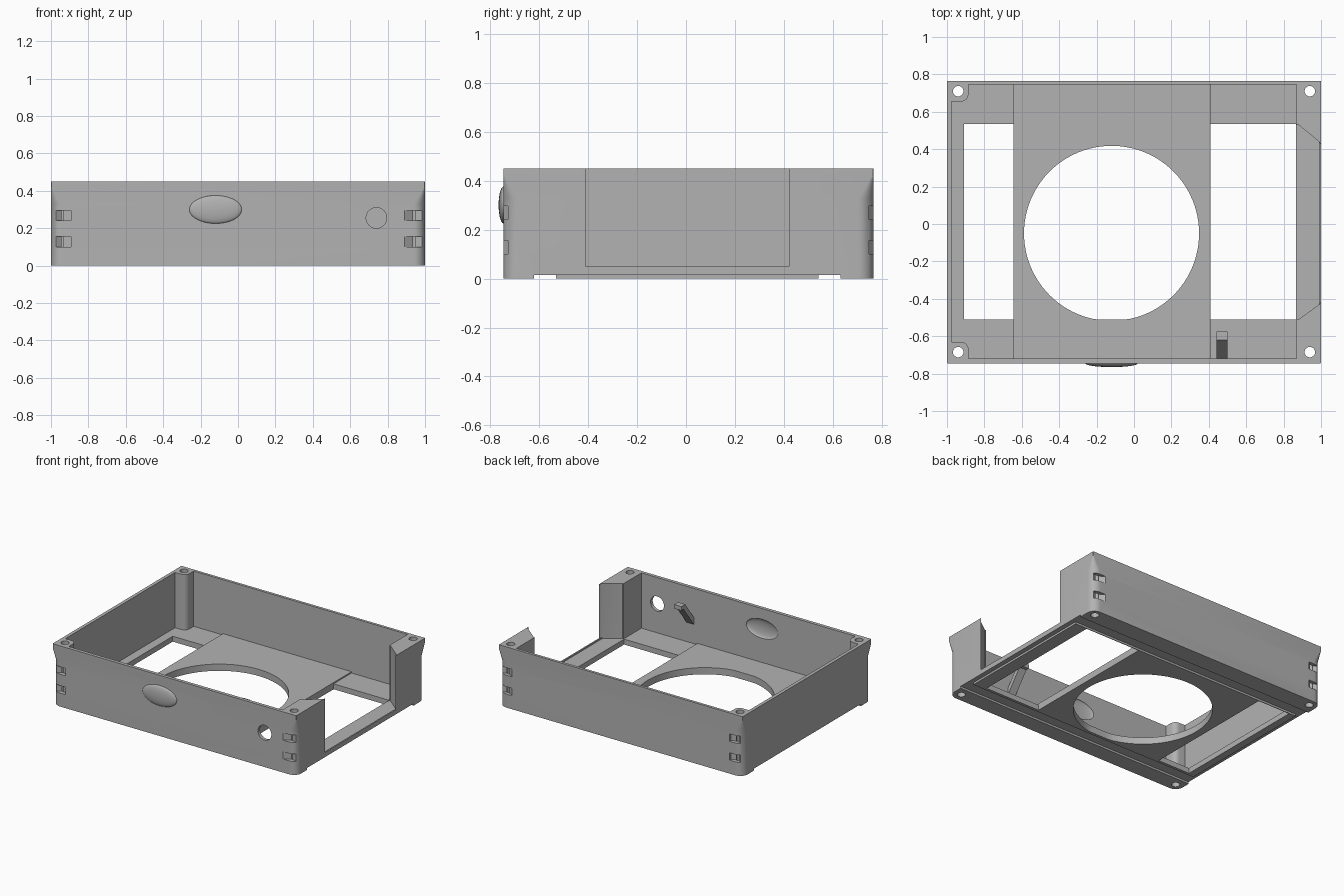
import bpy, bmesh, math
from mathutils import Vector

if "Cube" in bpy.data.objects:
    bpy.data.objects.remove(bpy.data.objects["Cube"], do_unlink=True)

grey = bpy.data.materials.new("light grey")
grey.use_nodes = True
GREY = (0.45, 0.45, 0.45, 1)
grey.diffuse_color = GREY
grey.node_tree.nodes["Principled BSDF"].inputs["Base Color"].default_value = GREY

X, Y0, Y1, H = 1.0, -0.745, 0.765, 0.45
FLOOR = 0.04
IN_Y0, IN_Y1, IN_X = -0.72, 0.745, -0.975


def make(name, bm):
    bmesh.ops.recalc_face_normals(bm, faces=bm.faces)
    mesh = bpy.data.meshes.new(name)
    bm.to_mesh(mesh)
    bm.free()
    obj = bpy.data.objects.new(name, mesh)
    bpy.context.collection.objects.link(obj)
    mesh.materials.append(grey)
    return obj


def loft(name, rings):
    """Skin a stack of closed rings and cap both ends."""
    bm = bmesh.new()
    rows = [[bm.verts.new(p) for p in ring] for ring in rings]
    n = len(rows[0])
    for a, b in zip(rows, rows[1:]):
        for i in range(n):
            bm.faces.new((a[i], a[(i + 1) % n], b[(i + 1) % n], b[i]))
    bm.faces.new(rows[0])
    bm.faces.new(rows[-1])
    return make(name, bm)


def prism(name, outline, z0, z1):
    return loft(name, [[(x, y, z) for x, y in outline] for z in (z0, z1)])


def box(name, x0, x1, y0, y1, z0, z1):
    return prism(name, [(x0, y0), (x1, y0), (x1, y1), (x0, y1)], z0, z1)


def arc(cx, cy, r, a0, a1, n):
    return [(cx + r * math.cos(math.radians(a0 + (a1 - a0) * i / n)),
             cy + r * math.sin(math.radians(a0 + (a1 - a0) * i / n))) for i in range(n + 1)]


def disc(cx, cy, r, n):
    return arc(cx, cy, r, 0, 360, n)[:-1]


def ellipsoid(name, centre, radii):
    bm = bmesh.new()
    bmesh.ops.create_uvsphere(bm, u_segments=48, v_segments=24, radius=1)
    for v in bm.verts:
        v.co = Vector(c + r * k for c, r, k in zip(centre, radii, v.co))
    return make(name, bm)


def boolean(target, tool, operation="DIFFERENCE"):
    mod = target.modifiers.new(operation.title(), "BOOLEAN")
    mod.operation, mod.object, mod.solver = operation, tool, "EXACT"
    bpy.context.view_layer.objects.active = target
    bpy.ops.object.modifier_apply(modifier=mod.name)
    bpy.data.objects.remove(tool, do_unlink=True)


# Outer body: rounded corners that flare to a square rim
def body_ring(z, r):
    corners = [(X - r, Y1 - r, 0), (-X + r, Y1 - r, 90), (-X + r, Y0 + r, 180), (X - r, Y0 + r, 270)]
    return [(x, y, z) for cx, cy, a in corners for x, y in arc(cx, cy, r, a, a + 90, 8)]


case = loft("case", [body_ring(0, 0.06), body_ring(0.33, 0.06), body_ring(0.42, 0.004), body_ring(H, 0.004)])

# Cavity with two corner posts and a chamfered opening in the +x wall
post = 0.09
cavity = [(0.87, IN_Y0), (0.87, -0.51), (0.88, -0.51), (0.99, -0.43), (1, -0.41), (1.1, -0.41),
          (1.1, 0.42), (1, 0.42), (0.99, 0.44), (0.88, 0.53), (0.87, 0.53), (0.87, IN_Y1)]
cavity += [(IN_X + post, IN_Y1)] + arc(IN_X + post - 0.04, IN_Y1 - post + 0.04, 0.04, 0, -90, 6) + [(IN_X, IN_Y1 - post)]
cavity += [(IN_X, IN_Y0 + post)] + arc(IN_X + post - 0.04, IN_Y0 + post - 0.04, 0.04, 90, 0, 6) + [(IN_X + post, IN_Y0)]
boolean(case, prism("cavity_cutter", cavity, FLOOR, 0.6))

# Raised centre strip, sill lip and inner clip
boolean(case, box("centre_strip", -0.645, 0.41, IN_Y0 - 0.01, IN_Y1 + 0.01, 0.02, 0.05), "UNION")
boolean(case, box("sill_lip", 0.99, X, -0.45, 0.46, 0.02, 0.05), "UNION")

# Floor windows and the round opening with a flat front edge
for x0, x1 in ((-0.91, -0.645), (0.41, 0.865)):
    boolean(case, box("window_cutter", x0, x1, -0.51, 0.535, -0.1, 0.2))
round_cut = [(x, max(y, -0.51)) for x, y in disc(-0.12, -0.05, 0.468, 96)]
boolean(case, prism("round_cutter", round_cut, -0.1, 0.2))

# Underside grooves and recessed side edges between the feet
for y0, y1 in ((-0.62, -0.53), (0.54, 0.63)):
    boolean(case, box("groove_cutter", -1.1, 1.1, y0, y1, -0.1, 0.015))
for s in (-1, 1):
    x0, x1 = sorted((s * 0.965, s * 1.1))
    boolean(case, box("edge_cutter", x0, x1, -0.575, 0.585, -0.1, 0.015))

# Screw holes and V-shaped slots at each corner
for s in (-1, 1):
    for wall, hole_y, inward in ((Y0, -0.685, 1), (Y1, 0.71, -1)):
        boolean(case, prism("screw_cutter", disc(s * 0.94, hole_y, 0.028, 32), -0.1, 0.6))
        vee = [(s * 0.94 + dx, wall + inward * d) for dx, d in
               ((-0.05, 0), (-0.05, -0.02), (0.046, -0.02), (0.046, 0.017), (0, 0.035))]
        for z in (0.1, 0.24):
            boolean(case, prism("slot_cutter", vee, z, z + 0.055))

# Front wall: round hole and a domed finger bump, hollow inside
ring = disc(0.74, 0.255, 0.055, 48)
boolean(case, loft("hole_cutter", [[(x, y, z) for x, z in ring] for y in (-0.8, -0.7)]))
boolean(case, ellipsoid("bump", (-0.12, Y0, 0.3), (0.14, 0.02, 0.075)), "UNION")
boolean(case, ellipsoid("dimple_cutter", (-0.12, IN_Y0, 0.3), (0.13, 0.02, 0.07)))

# Sloping clip arm behind the front wall
arm = [(-0.73, 0.17), (-0.6, 0.34), (-0.575, 0.34), (-0.575, 0.37), (-0.62, 0.37), (-0.73, 0.22)]
loft("clip_arm", [[(x, y, z) for y, z in arm] for x in (0.44, 0.5)])

# Smooth the curved areas, keep edges sharp
bpy.ops.object.select_all(action="DESELECT")
case.select_set(True)
bpy.context.view_layer.objects.active = case
bpy.ops.object.shade_smooth_by_angle(angle=math.radians(30))
